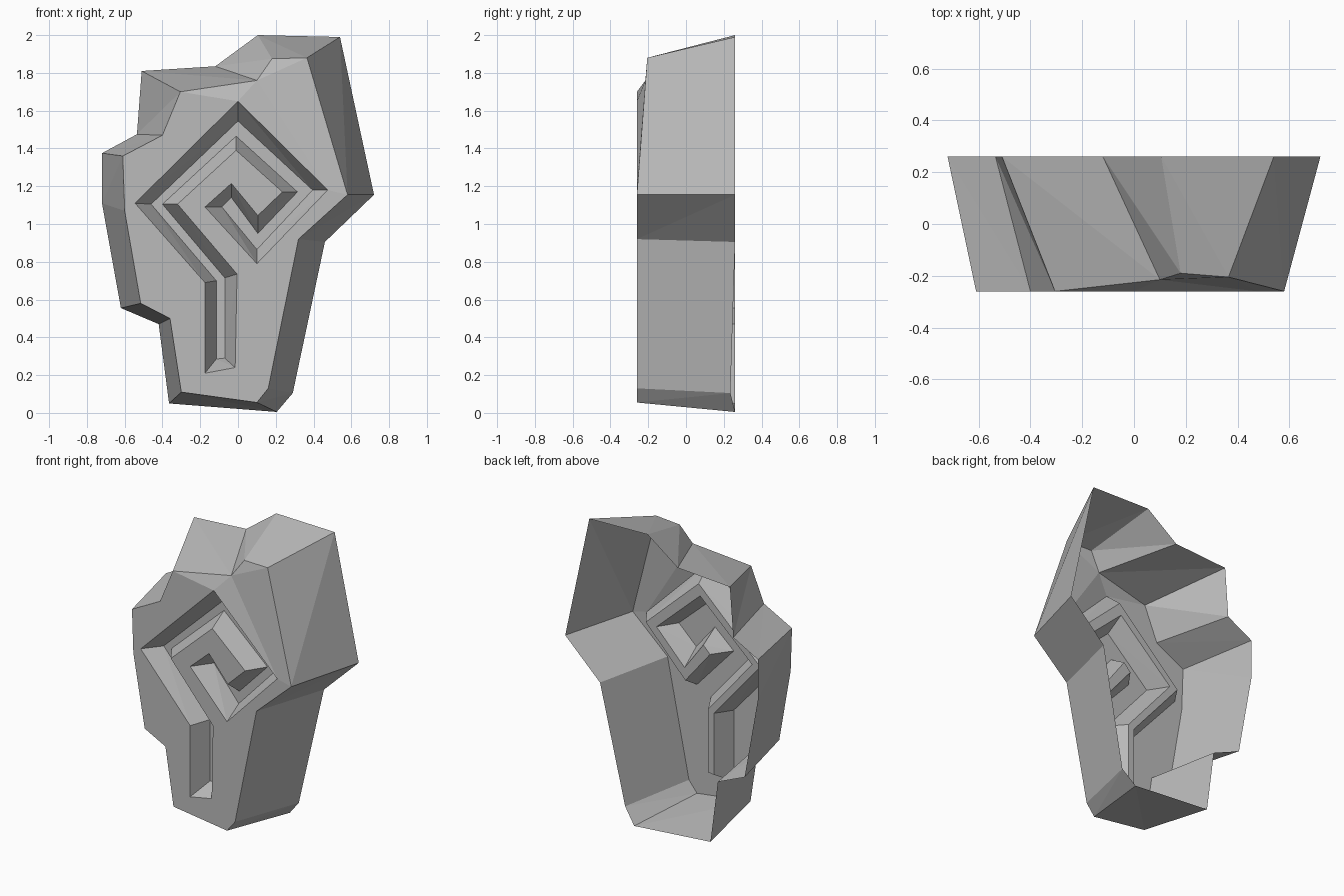
import bpy
import bmesh

if "Cube" in bpy.data.objects:
    bpy.data.objects.remove(bpy.data.objects["Cube"])

BACK, FRONT, FLOOR = 0.26, -0.26, -0.135

# One stone colour for everything
stone = bpy.data.materials.new("stone_grey")
stone.use_nodes = True
colour = (0.5, 0.5, 0.5, 1)
stone.diffuse_color = colour
stone.node_tree.nodes["Principled BSDF"].inputs["Base Color"].default_value = colour


def ring(bm, points, depth):
    """Place (x, z) or (x, z, y) points; depth is the usual y."""
    return [bm.verts.new((p[0], p[2] if len(p) > 2 else depth, p[1])) for p in points]


def bridge(bm, a, b):
    """Join two matching rings with faceted walls."""
    for i in range(len(a)):
        j = (i + 1) % len(a)
        bm.faces.new((a[i], b[i], b[j]))
        bm.faces.new((a[i], b[j], a[j]))


def loop_edges(bm, verts):
    edges = []
    for i, v in enumerate(verts):
        w = verts[(i + 1) % len(verts)]
        edges.append(bm.edges.get((v, w)) or bm.edges.new((v, w)))
    return edges


def finish(bm, name):
    mesh = bpy.data.meshes.new(name)
    bm.to_mesh(mesh)
    bm.free()
    mesh.materials.append(stone)
    obj = bpy.data.objects.new(name, mesh)
    bpy.context.collection.objects.link(obj)
    return obj


# Outlines of the broken slab, clockwise from the top
back_outline = [(.105, 2), (.54, 1.99), (.72, 1.155), (.46, .905), (.29, .105, .235),
                (.205, .005), (-.365, .05), (-.42, .47), (-.62, .555), (-.72, 1.11),
                (-.72, 1.375), (-.535, 1.475), (-.51, 1.81), (-.12, 1.835)]
front_outline = [(.18, 1.875, -.19), (.365, 1.88, -.205), (.58, 1.155), (.32, .92),
                 (.16, .13), (.1, .055), (-.3, .11), (-.36, .5), (-.515, .58),
                 (-.6, 1.07), (-.61, 1.36), (-.4, 1.47), (-.305, 1.7), (.1, 1.76, -.215)]

# Carved spiral: rim on the front face, and the narrower floor behind it
groove_rim = [(-.175, .21), (-.175, .69), (-.545, 1.11), (0, 1.65), (.475, 1.18),
              (.1, .79), (-.175, 1.09), (-.035, 1.215), (.105, 1.045), (.235, 1.17),
              (-.01, 1.39), (-.32, 1.105), (-.005, .735), (-.015, .24)]
groove_floor = [(-.115, .285), (-.115, .7), (-.46, 1.105), (0, 1.545), (.395, 1.18),
                (.1, .865), (-.085, 1.09), (-.035, 1.14), (.105, .95), (.315, 1.17),
                (-.01, 1.465), (-.4, 1.105), (-.07, .715), (-.07, .29)]

# Slab: sloping sides and a front face pierced by the spiral, open at the back
bm = bmesh.new()
back = ring(bm, back_outline, BACK)
front = ring(bm, front_outline, FRONT)
rim = ring(bm, groove_rim, FRONT)
bridge(bm, back, front)
fill = bmesh.ops.triangle_fill(bm, edges=loop_edges(bm, front) + loop_edges(bm, rim),
                               use_beauty=True, normal=(0, -1, 0))
for face in fill["geom"]:
    if isinstance(face, bmesh.types.BMFace):
        face.normal_update()
        if face.normal.y > 0:
            face.normal_flip()
finish(bm, "stone_slab")

# Groove: slanted walls down to a flat floor
bm = bmesh.new()
rim = ring(bm, groove_rim, FRONT)
floor = ring(bm, groove_floor, FLOOR)
bridge(bm, rim, floor)
bm.faces.new(floor[::-1])
finish(bm, "spiral_groove")
